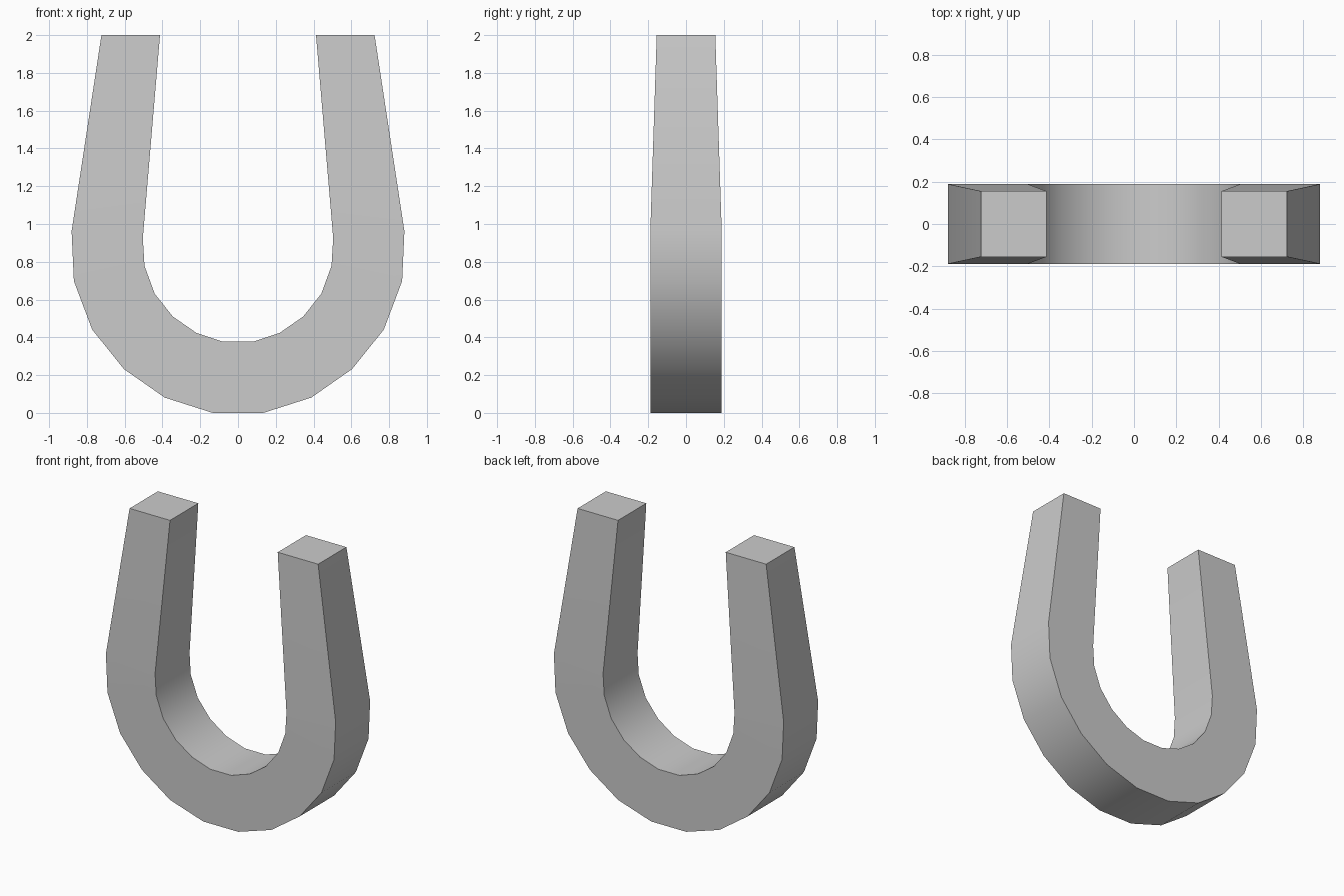
import bpy, bmesh, math

if "Cube" in bpy.data.objects:
    bpy.data.objects.remove(bpy.data.objects["Cube"])

# Right half of the bend: (outer x, outer z, inner x, inner z, half depth)
half = [
    (0.723, 2.000, 0.413, 2.000, 0.155),
    (0.881, 0.962, 0.504, 0.925, 0.189),
    (0.869, 0.698, 0.495, 0.778, 0.189),
    (0.772, 0.441, 0.441, 0.631, 0.189),
    (0.604, 0.232, 0.345, 0.510, 0.189),
    (0.388, 0.081, 0.221, 0.424, 0.189),
    (0.134, 0.000, 0.080, 0.377, 0.189),
]
# Mirror the stations to run from one tip to the other
stations = half + [(-a, b, -c, d, h) for a, b, c, d, h in reversed(half)]

# Sweep a four-sided section through the stations
bm = bmesh.new()
rings = [[bm.verts.new(p) for p in ((ox, -h, oz), (ox, h, oz), (ix, h, iz), (ix, -h, iz))]
         for ox, oz, ix, iz, h in stations]
for a, b in zip(rings, rings[1:]):
    for i in range(4):
        j = (i + 1) % 4
        bm.faces.new((a[i], a[j], b[j], b[i]))

# Flat pole tips
bm.faces.new(rings[0])
bm.faces.new(rings[-1])
bmesh.ops.recalc_face_normals(bm, faces=bm.faces)

mesh = bpy.data.meshes.new("horseshoe_magnet")
bm.to_mesh(mesh)
bm.free()
obj = bpy.data.objects.new("horseshoe_magnet", mesh)
bpy.context.collection.objects.link(obj)

# Smooth along the bend, sharp at the four long edges and tips
bpy.context.view_layer.objects.active = obj
obj.select_set(True)
bpy.ops.object.shade_smooth_by_angle(angle=math.radians(30))
